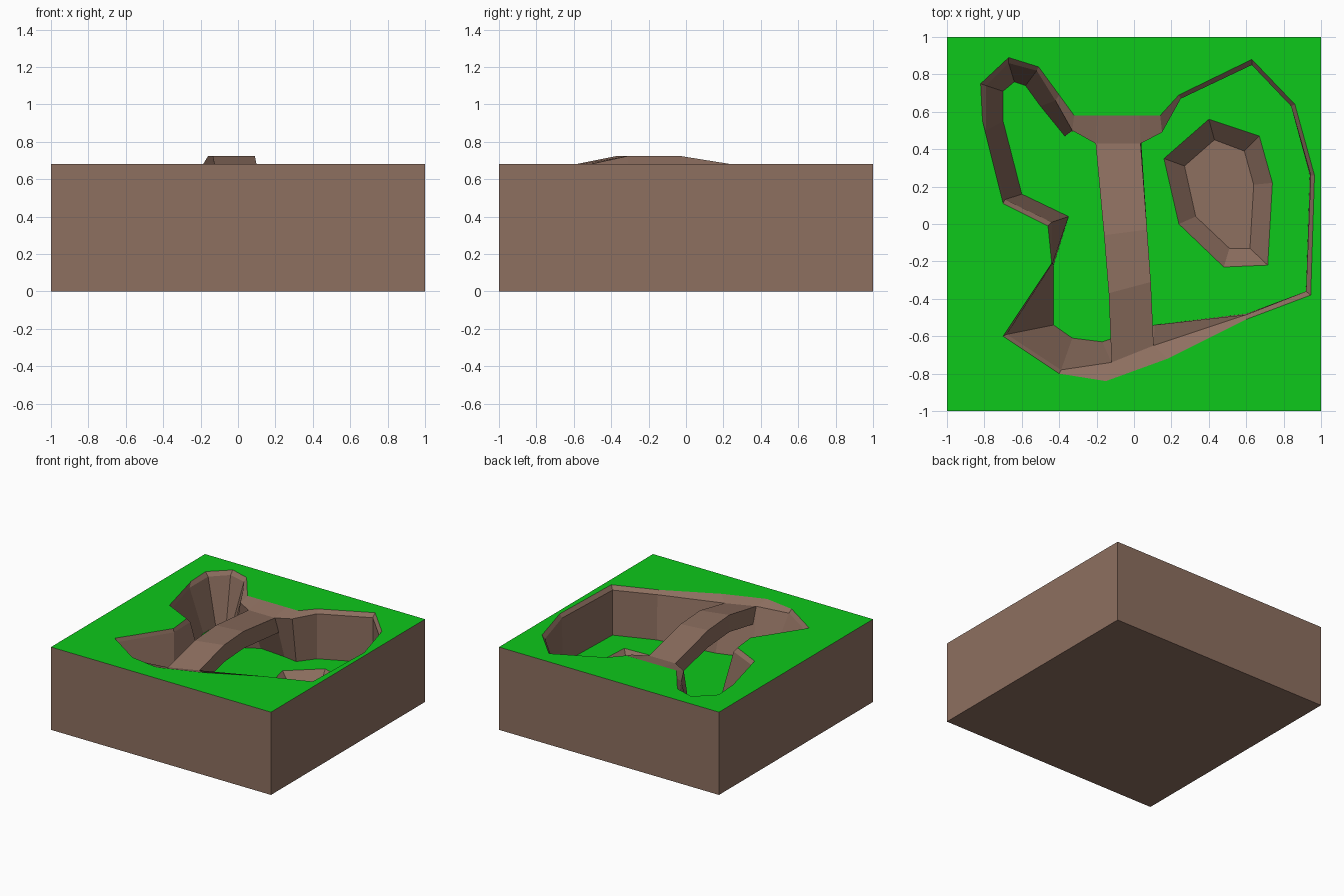
import bpy, bmesh

if "Cube" in bpy.data.objects:
    bpy.data.objects.remove(bpy.data.objects["Cube"])

def material(name, rgb):
    m = bpy.data.materials.new(name)
    m.diffuse_color = (*rgb, 1)
    m.use_nodes = True
    m.node_tree.nodes["Principled BSDF"].inputs["Base Color"].default_value = m.diffuse_color
    return m

earth = material("earth", (0.27, 0.16, 0.117))
grass = material("grass", (0.004, 0.58, 0.011))

def finish(bm, name, mats):
    bmesh.ops.recalc_face_normals(bm, faces=bm.faces)
    me = bpy.data.meshes.new(name)
    bm.to_mesh(me)
    bm.free()
    for m in mats:
        me.materials.append(m)
    ob = bpy.data.objects.new(name, me)
    bpy.context.collection.objects.link(ob)

def ring(bm, pts, z):
    return [bm.verts.new((x, y, z)) for x, y in pts]

def bridge_rings(bm, a, b):
    n = len(a)
    for i in range(n):
        j = (i + 1) % n
        bm.faces.new((a[i], a[j], b[j], b[i]))

def fill_between(bm, a, b, mat):
    # flat face with a hole between two loops at one height
    edges = []
    for loop in (a, b):
        for i, v in enumerate(loop):
            w = loop[(i + 1) % len(loop)]
            edges.append(bm.edges.get((v, w)) or bm.edges.new((v, w)))
    res = bmesh.ops.triangle_fill(bm, edges=edges, use_beauty=True, normal=(0, 0, 1))
    for f in res["geom"]:
        if isinstance(f, bmesh.types.BMFace):
            f.material_index = mat

TOP, LEDGE, FLOOR, HOLLOW = 0.68, 0.65, 0.28, 0.17

# Pit outlines, clockwise: grass edge, ledge edge, floor edge
rim = [(-.67, .89), (-.51, .84), (-.40, .69), (-.32, .58), (-.20, .58), (.03, .58), (.14, .58),
       (.24, .69), (.63, .88), (.86, .64), (.965, .26), (.945, -.38), (.60, -.51), (.18, -.72),
       (-.15, -.84), (-.40, -.80), (-.70, -.60), (-.44, -.21), (-.46, -.01), (-.70, .11),
       (-.81, .55), (-.82, .75)]
ledge = [(-.67, .86), (-.52, .82), (-.42, .66), (-.33, .50), (-.205, .43), (.035, .43), (.15, .49),
         (.25, .67), (.63, .85), (.84, .63), (.945, .26), (.92, -.36), (.60, -.485), (.105, -.65),
         (-.12, -.74), (-.39, -.78), (-.68, -.59), (-.435, -.21), (-.44, .01), (-.69, .13),
         (-.79, .50), (-.79, .74)]
floor = [(-.64, .76), (-.58, .74), (-.50, .63), (-.37, .47), (-.20, .58), (.03, .56), (.15, .54),
         (.25, .67), (.63, .85), (.84, .63), (.94, .26), (.92, -.36), (.60, -.48), (.11, -.54),
         (-.17, -.63), (-.33, -.61), (-.43, -.54), (-.43, -.22), (-.35, .04), (-.60, .16),
         (-.70, .55), (-.70, .71)]

# Dry pond hollow in the pit floor
pond_edge = [(.40, .56), (.67, .47), (.74, .22), (.715, -.22), (.48, -.23), (.24, 0), (.16, .35)]
pond_bed = [(.43, .45), (.59, .39), (.64, .21), (.62, -.13), (.51, -.13), (.33, .04), (.27, .31)]

# Ground block with carved pit
bm = bmesh.new()
square = [(-1, -1), (1, -1), (1, 1), (-1, 1)]
base, top = ring(bm, square, 0), ring(bm, square, TOP)
bm.faces.new(base)
bridge_rings(bm, base, top)
r, l, f = ring(bm, rim, TOP), ring(bm, ledge, LEDGE), ring(bm, floor, FLOOR)
bridge_rings(bm, r, l)
bridge_rings(bm, l, f)
p, b = ring(bm, pond_edge, FLOOR), ring(bm, pond_bed, HOLLOW)
bridge_rings(bm, p, b)
bm.faces.new(b)
fill_between(bm, top, r, 1)
fill_between(bm, f, p, 1)
finish(bm, "ground_block", [earth, grass])

# Arched earth bridge: left x, left y, right x, right y, top z, underside end shift
bm = bmesh.new()
stations = [(-.12, -.74, .105, -.65, .65, 0), (-.135, -.37, .09, -.31, .724, 0),
            (-.16, -.06, .07, -.03, .724, 0), (-.205, .43, .035, .43, .65, .06)]
prev = None
for lx, ly, rx, ry, z, s in stations:
    sec = [bm.verts.new(c) for c in ((lx, ly, z), (rx, ry, z),
                                     (rx, ry + s, z - .14), (lx, ly + s, z - .14))]
    if prev:
        bridge_rings(bm, prev, sec)
    else:
        bm.faces.new(sec)
    prev = sec
bm.faces.new(prev)
finish(bm, "earth_bridge", [earth])
